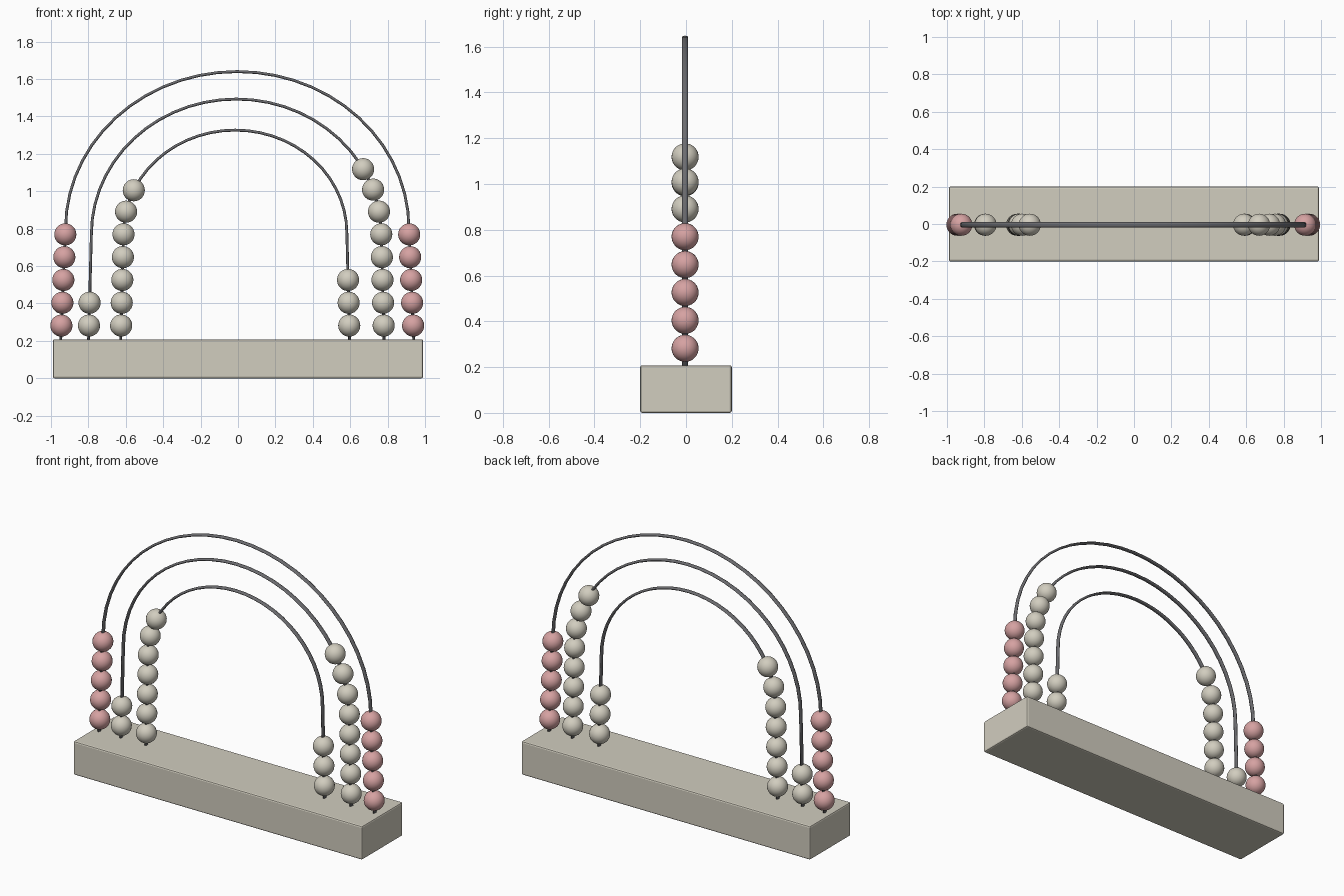
import bpy, bmesh, math
from mathutils import Vector

cube = bpy.data.objects.get("Cube")
if cube:
    bpy.data.objects.remove(cube, do_unlink=True)


def material(name, rgb):
    mat = bpy.data.materials.new(name)
    mat.use_nodes = True
    mat.diffuse_color = (*rgb, 1)
    mat.node_tree.nodes["Principled BSDF"].inputs["Base Color"].default_value = (*rgb, 1)
    return mat


cream = material("cream_wood", (0.64, 0.61, 0.52))
pink = material("pink_paint", (0.67, 0.36, 0.36))
steel = material("dark_steel", (0.15, 0.15, 0.16))

BASE_TOP = 0.208
WIRE_Y = -0.004
BEAD_RADIUS = 0.059
BEAD_STEP = 0.122


def add_object(name, bm, mat, smooth=True):
    bmesh.ops.recalc_face_normals(bm, faces=bm.faces)
    mesh = bpy.data.meshes.new(name)
    bm.to_mesh(mesh)
    bm.free()
    obj = bpy.data.objects.new(name, mesh)
    bpy.context.collection.objects.link(obj)
    mesh.materials.append(mat)
    for poly in mesh.polygons:
        poly.use_smooth = smooth
    return obj


def arch_path(center, foot, half_width, spring, top, steps=28):
    """Slightly splayed legs joined by a half ellipse, from left foot to right."""
    path = [Vector((center - foot, WIRE_Y, BASE_TOP - 0.01))]
    for i in range(steps + 1):
        a = math.pi * (1 - i / steps)
        path.append(Vector((center + half_width * math.cos(a), WIRE_Y,
                            spring + (top - spring) * math.sin(a))))
    path.append(Vector((center + foot, WIRE_Y, BASE_TOP - 0.01)))
    return path


def wire(name, path, sides=10, thin=0.0075, wide=0.0145):
    """Sweep a flattened round section along the path."""
    bm = bmesh.new()
    rings = []
    for i, p in enumerate(path):
        tangent = (path[min(i + 1, len(path) - 1)] - path[max(i - 1, 0)]).normalized()
        normal = Vector((-tangent.z, 0, tangent.x))
        ring = []
        for k in range(sides):
            a = math.tau * k / sides
            ring.append(bm.verts.new(p + normal * thin * math.cos(a)
                                     + Vector((0, wide * math.sin(a), 0))))
        rings.append(ring)
    for r, s in zip(rings, rings[1:]):
        for k in range(sides):
            n = (k + 1) % sides
            bm.faces.new((r[k], r[n], s[n], s[k]))
    bm.faces.new(rings[0])
    bm.faces.new(rings[-1])
    return add_object(name, bm, steel)


def along(path, distance):
    for p, q in zip(path, path[1:]):
        length = (q - p).length
        if distance <= length:
            return p.lerp(q, distance / length)
        distance -= length
    return path[-1]


def beads(name, path, count, mat):
    """Thread a stack of beads from the start of the path."""
    for i in range(count):
        bm = bmesh.new()
        bmesh.ops.create_uvsphere(bm, u_segments=28, v_segments=18, radius=BEAD_RADIUS)
        obj = add_object(f"{name}_{i + 1}", bm, mat)
        obj.location = along(path, 0.084 + i * BEAD_STEP)


# Base block with narrow rounded edges
bm = bmesh.new()
bmesh.ops.create_cube(bm, size=1)
for v in bm.verts:
    v.co = Vector((v.co.x * 1.98, v.co.y * 0.4, (v.co.z + 0.5) * BASE_TOP))
bmesh.ops.bevel(bm, geom=bm.edges[:], offset=0.009, segments=2, profile=0.5, affect='EDGES')
add_object("base", bm, cream, smooth=False)

# Arches: centre, foot, half width, spring height, top, beads left and right
arches = {
    "outer": (-0.004, 0.944, 0.918, 0.80, 1.64, 5, 5, pink),
    "middle": (-0.009, 0.79, 0.775, 0.77, 1.493, 2, 8, cream),
    "inner": (-0.015, 0.612, 0.597, 0.776, 1.327, 7, 3, cream),
}
for name, (center, foot, half, spring, top, left, right, mat) in arches.items():
    path = arch_path(center, foot, half, spring, top)
    wire(f"{name}_wire", path)
    beads(f"{name}_right_bead", path, left, mat)
    beads(f"{name}_left_bead", path[::-1], right, mat)
